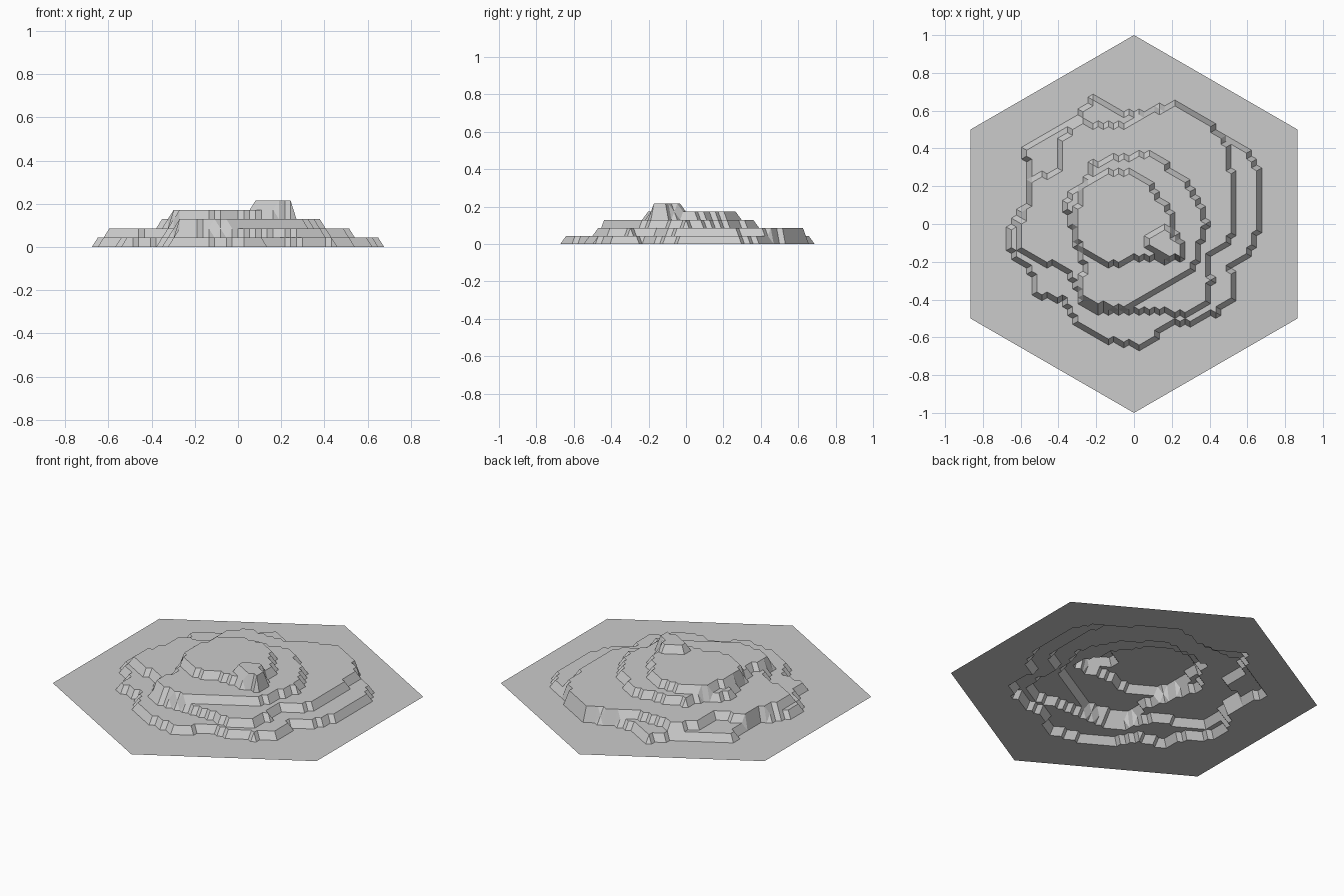
import bpy, bmesh, math
from mathutils import Vector
from mathutils.geometry import intersect_point_line

if "Cube" in bpy.data.objects:
    bpy.data.objects.remove(bpy.data.objects["Cube"])

N = 32                      # triangle rows from centre to hexagon edge
SIDE = 1 / N
ROW = SIDE * math.sqrt(3) / 2
STEP = 0.043                # terrace height
INSET = 0.012               # slope foot to slope top


def ring(*radii):
    """Closed outline from radii at equal angles, starting at +x."""
    turn = math.tau / len(radii)
    return [(r * math.cos(k * turn), r * math.sin(k * turn)) for k, r in enumerate(radii)]


# Foot outline of each terrace, lowest first
shore = ring(.67, .685, .733, .715, .675, .666, .69, .6, .605, .71,
             .65, .65, .72, .633, .58, .66, .685, .613, .65, .56,
             .61, .635, .65, .67, .565, .61, .655, .667, .575, .655)
lower = ring(.54, .54, .58, .64, .675, .666, .69, .59, .53, .56,
             .635, .593, .49, .613, .585, .61, .63, .53, .43, .47,
             .525, .495, .48, .465, .5, .575, .585, .52, .44, .53)
middle = ring(.395, .38, .37, .345, .405, .37, .38, .395, .35, .41,
              .345, .33, .345, .49, .475, .45, .38, .38, .4, .38)
upper = ring(.215, .21, .195, .25, .29, .33, .345, .325,
             .33, .31, .265, .205, .19, .28, .285)
peak = [(.07, -.05), (.06, -.14), (.19, -.21), (.26, -.18), (.26, -.09), (.16, .01)]
TERRACES = [shore, lower, middle, upper, peak]


def inside(x, y, outline):
    """True if the point is inside the outline and clear of its edge."""
    hit = False
    p = Vector((x, y, 0))
    for (ax, ay), (bx, by) in zip(outline, outline[1:] + outline[:1]):
        if (ay > y) != (by > y) and x < ax + (y - ay) * (bx - ax) / (by - ay):
            hit = not hit
        a, b = Vector((ax, ay, 0)), Vector((bx, by, 0))
        t = intersect_point_line(p, a, b)[1]
        if (a.lerp(b, min(1, max(0, t))) - p).length < INSET:
            return False
    return hit


def height(x, y):
    return STEP * max([k + 1 for k, o in enumerate(TERRACES) if inside(x, y, o)], default=0)


# Hexagonal sheet of triangles, raised terrace by terrace
bm = bmesh.new()
grid = {}
for i in range(-N, N + 1):
    for j in range(-N, N + 1):
        if abs(i + j) <= N:
            x, y = i * ROW, (j + i / 2) * SIDE
            grid[i, j] = bm.verts.new((x, y, height(x, y)))

for i in range(-N, N + 1):
    for j in range(-N, N + 1):
        for tri in (((i, j), (i + 1, j), (i, j + 1)),
                    ((i + 1, j), (i + 1, j + 1), (i, j + 1))):
            if all(c in grid for c in tri):
                bm.faces.new([grid[c] for c in tri])

mesh = bpy.data.meshes.new("terraced_hill_tile")
bm.to_mesh(mesh)
bm.free()
bpy.context.collection.objects.link(bpy.data.objects.new("terraced_hill_tile", mesh))
